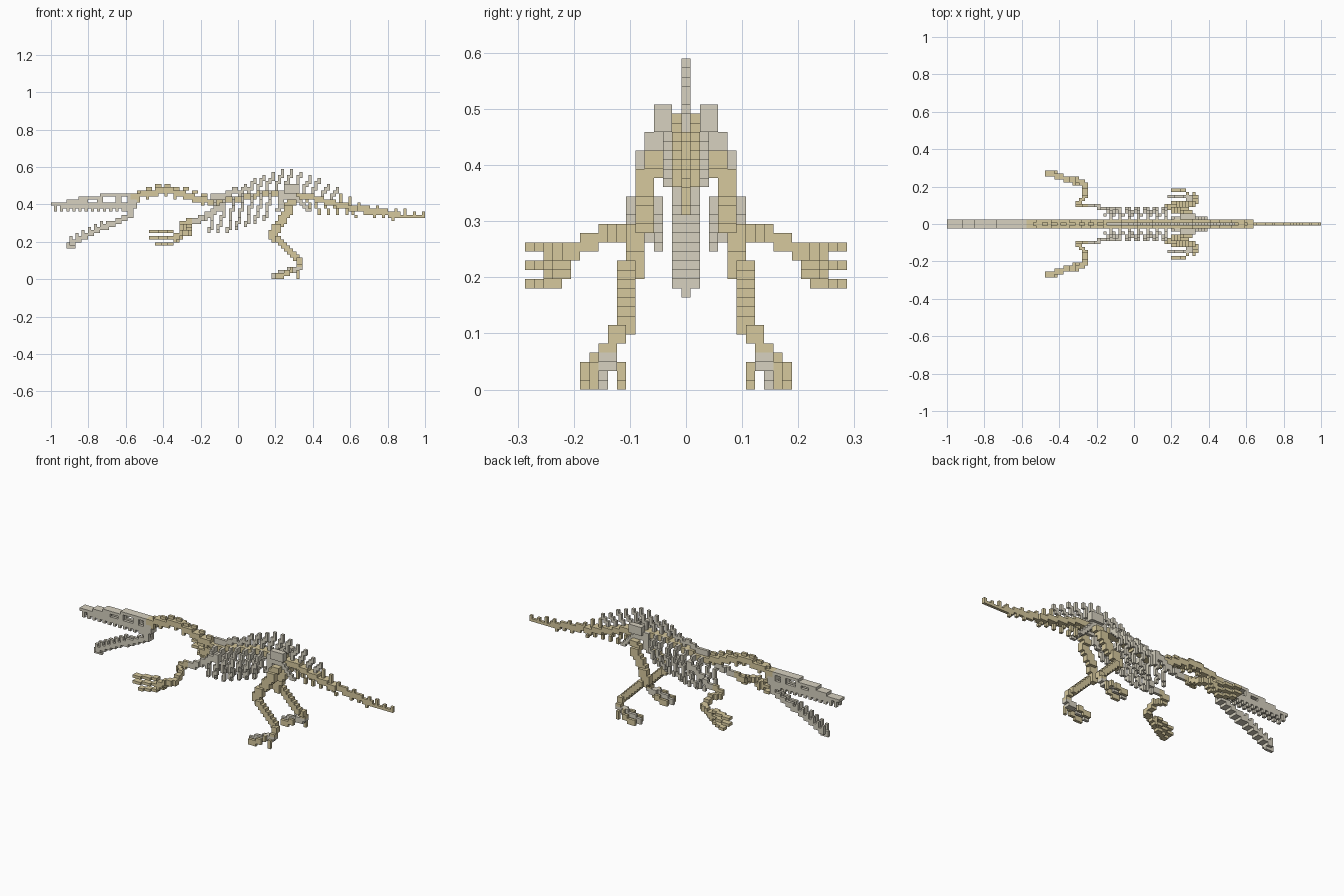
import bpy
from mathutils import Vector

cube = bpy.data.objects.get("Cube")
if cube:
    bpy.data.objects.remove(cube)

CELL = 2 / 122          # edge length of one block
HALF = 61               # blocks from the nose to the middle


def make_material(name, rgb):
    mat = bpy.data.materials.new(name)
    mat.use_nodes = True
    mat.diffuse_color = (*rgb, 1)
    bsdf = mat.node_tree.nodes["Principled BSDF"]
    bsdf.inputs["Base Color"].default_value = (*rgb, 1)
    bsdf.inputs["Roughness"].default_value = 0.9
    return mat


GREY = make_material("pale grey bone", (0.68, 0.64, 0.53))
TAN = make_material("tan bone", (0.67, 0.58, 0.34))
taken = set()


def box(xs, ys, zs):
    return {(x, y, z) for x in range(xs[0], xs[1] + 1)
            for y in range(ys[0], ys[1] + 1) for z in range(zs[0], zs[1] + 1)}


def line(points, size=(1, 1, 1)):
    """Blocks along a polyline, stamped with a box of the given size."""
    cells = set()
    for a, b in zip(points, points[1:]):
        a, b = Vector(a), Vector(b)
        steps = max(1, round(max(abs(c) for c in b - a)))
        for s in range(steps + 1):
            x, y, z = (round(c) for c in a.lerp(b, s / steps))
            cells |= box((x, x + size[0] - 1), (y, y + size[1] - 1), (z, z + size[2] - 1))
    return cells


def mirror(cells):
    return cells | {(x, -y, z) for x, y, z in cells}


def curve(points, x):
    """Height of a profile at x."""
    for (x0, z0), (x1, z1) in zip(points, points[1:]):
        if x <= x1:
            return round(z0 + (z1 - z0) * (x - x0) / (x1 - x0))
    return points[-1][1]


SIDES = [(axis, sign) for axis in range(3) for sign in (0, 1)]


def build(name, cells, mat):
    """Turn blocks into a mesh that keeps only the outer faces."""
    cells = cells - taken
    taken.update(cells)
    verts, faces, index = [], [], {}
    for cell in sorted(cells):
        for axis, sign in SIDES:
            near = list(cell)
            near[axis] += 1 if sign else -1
            if tuple(near) in cells:
                continue
            u, v = (axis + 1) % 3, (axis + 2) % 3
            loop = []
            for du, dv in ((0, 0), (1, 0), (1, 1), (0, 1)):
                p = list(cell)
                p[axis] += sign
                p[u] += du
                p[v] += dv
                p = tuple(p)
                if p not in index:
                    index[p] = len(verts)
                    verts.append(((p[0] - HALF) * CELL, (p[1] - 0.5) * CELL, p[2] * CELL))
                loop.append(index[p])
            faces.append(loop if sign else loop[::-1])
    mesh = bpy.data.meshes.new(name)
    mesh.from_pydata(verts, [], faces)
    mesh.materials.append(mat)
    bpy.context.collection.objects.link(bpy.data.objects.new(name, mesh))


# Backbone from neck to tail tip
BACK = [(24, 25), (30, 27), (37, 28), (42, 27), (48, 25), (53, 24), (60, 25), (68, 27),
        (76, 27), (83, 26), (91, 24), (98, 22), (106, 21), (114, 20), (121, 20)]
SPINE_TOP = [(51, 26), (58, 29), (64, 31), (69, 34), (73, 35), (78, 35), (84, 33),
             (90, 30), (96, 26), (104, 23), (121, 21)]
backbone = set()
for x in range(26, 122):
    z = curve(BACK, x)
    wide = 1 if x < 100 else 0
    backbone |= box((x, x), (-wide, wide), (z, z + 1 if x < 114 else z))
build("backbone", backbone, TAN)

# Small spikes over the neck and under it
spikes = set()
for x in range(28, 52, 3):
    z = curve(BACK, x)
    spikes |= box((x, x + 1), (0, 0), (z + 2, z + 2))
    spikes |= mirror(box((x, x), (1, 1), (z - 1, z - 1)))
build("neck_spikes", spikes, TAN)

# Tall spines on the back, leaning to the tail
spines = set()
for x in range(52, 94, 3):
    z = curve(BACK, x) + 2
    top = max(z, curve(SPINE_TOP, x + 1))
    spines |= line([(x, 0, z), (x + 2, 0, top - 1)], (1, 1, 2))
build("back_spines", spines, GREY)

# Short spines and chevrons along the tail
tail = set()
for x in range(94, 122, 3):
    z = curve(BACK, x)
    tail |= box((x, x), (0, 0), (z, max(z + 1, curve(SPINE_TOP, x))))
for x in range(83, 112, 3):
    z = curve(BACK, x)
    drop = max(1, round((108 - x) / 6))
    tail |= line([(x, 0, z), (x + 1, 0, z - drop)])
build("tail_spines", tail, TAN)

# Rib cage
ribs = set()
for n, x in enumerate(range(53, 73, 3)):
    z = curve(BACK, x)
    low = 15 + max(0, n - 2)
    ribs |= line([(x, 2, z), (x, 4, z - 1), (x, 5, z - 3), (x - 1, 5, z - 5),
                  (x - 1, 4, low + 2), (x - 2, 3, low)], (1, 1, 2))
build("ribs", mirror(ribs), GREY)

# Pelvis
pelvis = box((74, 79), (2, 2), (26, 28)) | box((76, 80), (2, 3), (28, 30))
pelvis |= line([(79, 2, 26), (83, 2, 22)], (2, 1, 1)) | line([(75, 2, 26), (73, 2, 22)], (2, 1, 1))
build("pelvis", mirror(pelvis), GREY)

# Skull, hollow from below, with side openings and upper teeth
SKULL = [(0, 24), (3, 24), (6, 25), (12, 26), (18, 27), (27, 27)]
skull = set()
for x in range(0, 28):
    top = curve(SKULL, x)
    skull |= box((x, x), (-1, 1), (23 if x > 2 else 24, top))
    if 8 <= x <= 24:
        skull -= box((x, x), (0, 0), (23, top - 1))
skull -= mirror(box((12, 14), (1, 1), (25, 25)) | box((17, 20), (1, 1), (25, 26)))
skull -= mirror(box((23, 24), (1, 1), (25, 26)))
skull |= mirror(box((25, 26), (1, 1), (20, 23)) | box((23, 24), (1, 1), (22, 22)))
for x in range(1, 22, 2):
    skull |= mirror(box((x, x), (1, 1), (22, 23)))
build("skull", skull, GREY)

# Lower jaw hanging open, with teeth
jaw = mirror(line([(26, 1, 20), (6, 1, 11)], (1, 1, 2)))
jaw |= line([(26, 0, 20), (6, 0, 11)]) | box((5, 7), (0, 0), (10, 11))
for x in range(6, 20, 2):
    z = round(11 + (x - 6) * 0.45)
    jaw |= mirror(box((x, x), (1, 1), (z + 2, z + 2)))
build("lower_jaw", jaw, GREY)

# Arms: shoulder, forearm and three fingers
shoulder = line([(55, 5, 23), (51, 5, 20), (46, 6, 18)], (2, 1, 2))
build("upper_arms", mirror(shoulder), GREY)
arm = line([(45, 6, 18), (42, 6, 17), (43, 8, 16), (44, 10, 15), (44, 13, 14)], (2, 1, 2))
arm |= line([(44, 13, 14), (40, 14, 13)], (1, 2, 2))
build("forearms", mirror(arm), TAN)
fingers = set()
for z in (11, 13, 15):
    fingers |= line([(42, 13, 13), (39, 14, z), (36, 15, z), (32 + (z == 11) * 2, 16, z)], (1, 2, 1))
build("fingers", mirror(fingers), TAN)

# Hind legs
thigh = line([(77, 3, 24), (75, 4, 20), (71, 5, 14)], (3, 2, 2))
build("thighs", mirror(thigh), TAN)
shin = line([(71, 5, 13), (75, 6, 10), (79, 6, 6), (80, 7, 5)], (2, 2, 2))
shin |= box((80, 81), (8, 9), (4, 4))
build("shins", mirror(shin), TAN)
foot = line([(80, 8, 3), (78, 8, 2)], (2, 2, 2))
foot |= line([(79, 9, 2), (75, 9, 1), (72, 9, 0)], (1, 1, 2))
build("feet", mirror(foot), GREY)
toes = set()
for y in (7, 11):
    toes |= line([(79, 9, 2), (77, y, 1), (74, y, 0), (73, y, 0)], (1, 1, 2))
toes |= box((80, 80), (10, 10), (0, 2))
build("outer_toes", mirror(toes), TAN)
